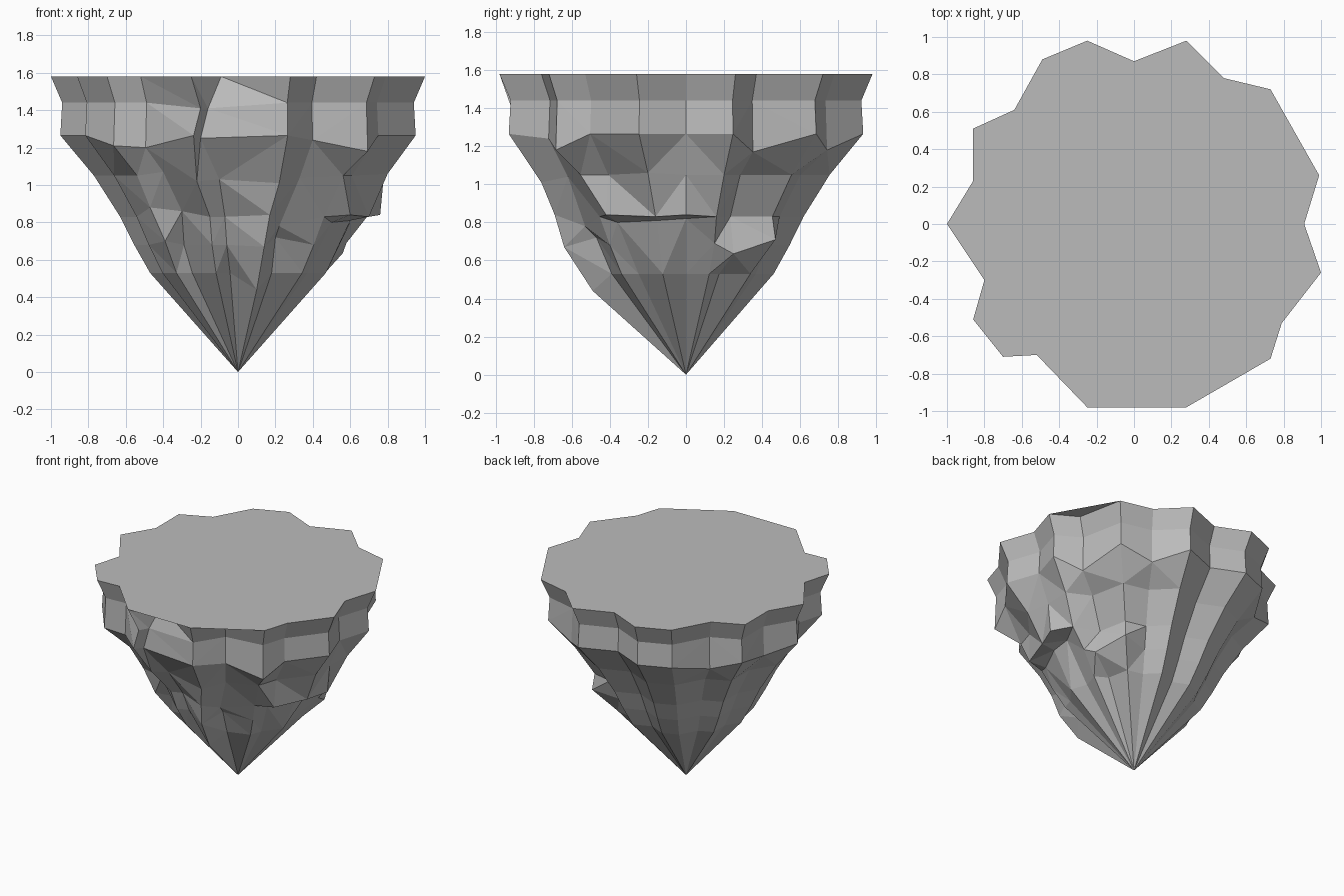
import bpy
import bmesh
from mathutils import Vector

cube = bpy.data.objects.get("Cube")
if cube:
    bpy.data.objects.remove(cube, do_unlink=True)

# Single stone colour
stone = bpy.data.materials.new("grey stone")
stone.use_nodes = True
stone.diffuse_color = (0.5, 0.5, 0.5, 1)
stone.node_tree.nodes["Principled BSDF"].inputs["Base Color"].default_value = (0.5, 0.5, 0.5, 1)

# Jagged rim outline, counterclockwise from +x
outline = [
    (.91, 0), (.99, .26), (.80, .37), (.73, .72), (.48, .78), (.28, .98),
    (0, .87), (-.25, .98), (-.49, .88), (-.64, .61), (-.86, .51), (-.86, .23),
    (-1, 0), (-.80, -.30), (-.86, -.51), (-.70, -.71), (-.52, -.70), (-.25, -.98),
    (-.09, -.80), (.28, -.98), (.42, -.76), (.73, -.72), (.79, -.53), (1, -.26),
]

# Height and scale of each ring below the rim
RIM, LIP, BAND, UPPER, MIDDLE, LOWER, ROOT = range(7)
levels = [(1.58, 1), (1.44, .94), (1.265, .95), (1.05, .77),
          (.83, .63), (.68, .555), (.53, .47)]
rings = [[Vector((x * s, y * s, z)) for x, y in outline] for z, s in levels]


def move(ring, points):
    """Place chosen corners of a ring by column number."""
    for column, point in points.items():
        rings[ring][column] = Vector(point)


def drop(ring, heights):
    """Change only the height of chosen corners."""
    for column, z in heights.items():
        rings[ring][column].z = z


# Uneven lower edge of the rim band and the split in its front
drop(BAND, {2: 1.17, 4: 1.18, 9: 1.2, 11: 1.22, 15: 1.21, 16: 1.2, 20: 1.24, 21: 1.18})
move(LIP, {17: (-.20, -.92, 1.41), 18: (-.16, -.85, 1.41)})
move(BAND, {18: (-.20, -.86, 1.25)})

# Front ridges and gullies
move(UPPER, {16: (-.40, -.62, 1.07), 17: (-.22, -.74, 1.02), 18: (-.10, -.70, 1.03),
             19: (.22, -.76, 1.01), 20: (.33, -.62, 1.04)})
move(MIDDLE, {15: (-.47, -.48, .88), 16: (-.30, -.50, .86), 17: (-.15, -.60, .83),
              18: (-.07, -.57, .83), 19: (.17, -.69, .84), 20: (.22, -.53, .78)})
move(LOWER, {15: (-.39, -.45, .70), 18: (-.06, -.51, .68), 19: (.14, -.64, .67),
             20: (.20, -.47, .72)})
move(ROOT, {19: (.10, -.49, .44), 20: (.18, -.39, .53)})

# Overhanging ledge on the +x side
move(UPPER, {23: (.80, -.20, 1.06), 0: (.78, 0, 1.05), 1: (.79, .20, 1.05)})
move(MIDDLE, {22: (.60, -.42, .84), 23: (.70, -.16, .83), 0: (.76, 0, .84),
              1: (.69, .16, .83)})
move(LOWER, {22: (.50, -.36, .80), 23: (.60, -.15, .81), 0: (.61, 0, .82),
             1: (.58, .15, .69), 2: (.56, .25, .635), 3: (.47, .47, .71)})

# Rock skin: flat top, faceted rings, pointed foot
bm = bmesh.new()
verts = [[bm.verts.new(p) for p in ring] for ring in rings]
tip = bm.verts.new((0, 0, 0))
bm.faces.new(verts[RIM])
count = len(outline)
for i in range(count):
    j = (i + 1) % count
    for upper, lower in zip(verts, verts[1:]):
        bm.faces.new((upper[j], upper[i], lower[i], lower[j]))
    bm.faces.new((verts[ROOT][j], verts[ROOT][i], tip))
bmesh.ops.triangulate(bm, faces=bm.faces[:])
bmesh.ops.recalc_face_normals(bm, faces=bm.faces[:])

mesh = bpy.data.meshes.new("floating_rock")
bm.to_mesh(mesh)
bm.free()
mesh.materials.append(stone)
rock = bpy.data.objects.new("floating_rock", mesh)
bpy.context.collection.objects.link(rock)
